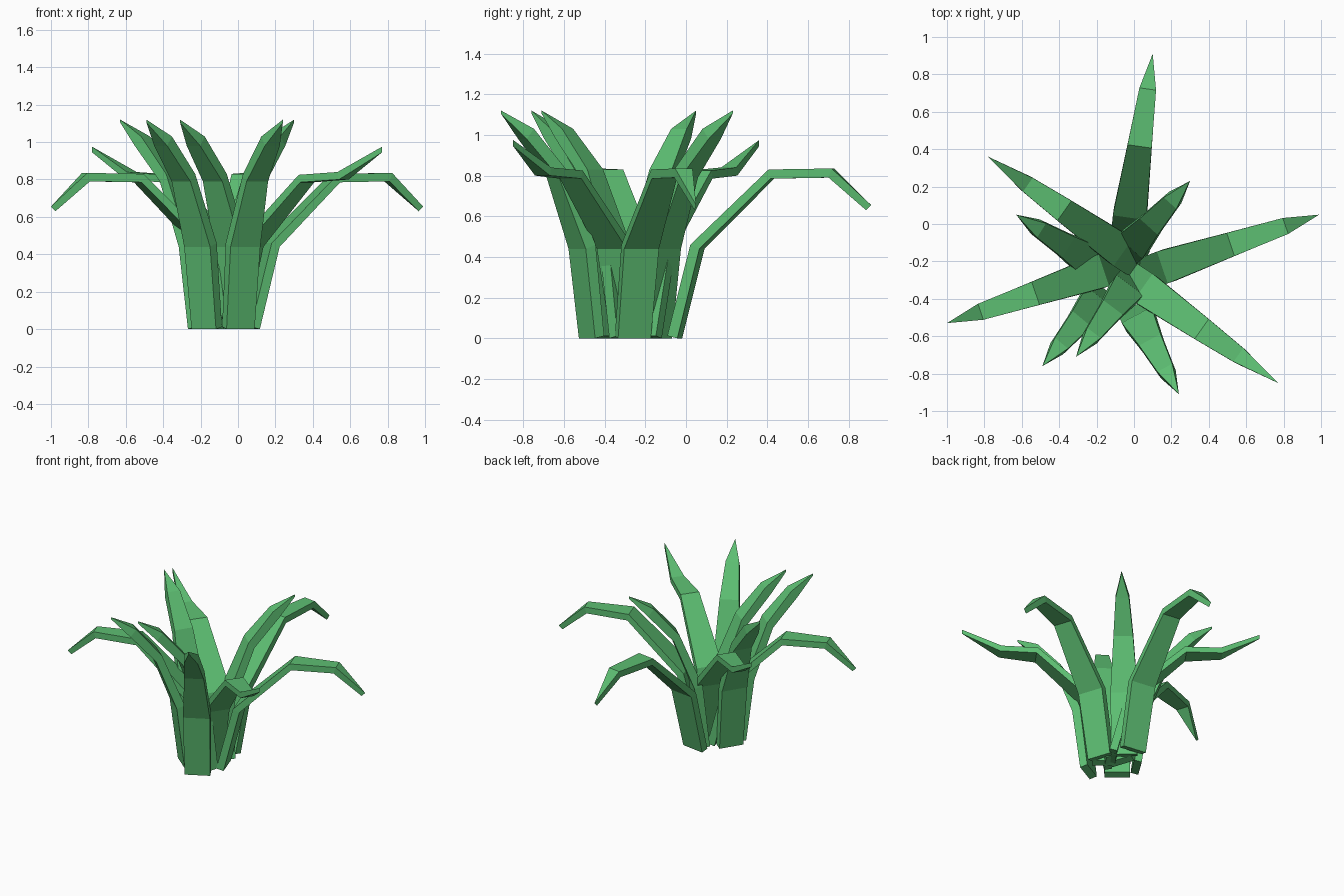
import bpy, bmesh
from mathutils import Vector

cube = bpy.data.objects.get("Cube")
if cube:
    bpy.data.objects.remove(cube)

green = bpy.data.materials.new("leaf_green")
green.use_nodes = True
colour = (0.11, 0.52, 0.17, 1)
green.diffuse_color = colour
green.node_tree.nodes["Principled BSDF"].inputs["Base Color"].default_value = colour

# Full leaf width at each bend; the tip narrows to an edge
WIDTHS = (0.17, 0.18, 0.13, 0.09)

# Side profiles as (reach, height): upper surface, then lower surface
DROOPING = ([(0, .012), (.115, .46), (.5, .83), (.81, .835), (1, .655)],
            [(.05, 0), (.16, .44), (.51, .785), (.795, .79), (.975, .63)])
SPREADING = ([(0, .012), (.115, .46), (.5, .825), (.74, .84), (1, .975)],
             [(.05, 0), (.16, .44), (.51, .785), (.75, .8), (1, .945)])
UPRIGHT = ([(0, .012), (.05, .46), (.2, .83), (.37, 1.03), (.53, 1.12)],
           [(.05, 0), (.105, .44), (.24, .79), (.41, .98), (.53, 1.105)])


def make_leaf(name, profile, tip, heading):
    upper, lower = profile
    out = Vector((*heading, 0)).normalized()
    side = Vector((-out.y, out.x, 0))
    base = Vector((*tip, 0)) - out * upper[-1][0]
    bm = bmesh.new()

    def point(p, offset):
        return bm.verts.new(base + out * p[0] + side * offset + Vector((0, 0, p[1])))

    # Four-cornered sections joined into a bent strap
    rings = []
    for u, l, w in zip(upper, lower, WIDTHS):
        rings.append([point(u, w / 2), point(u, -w / 2), point(l, -w / 2), point(l, w / 2)])
    bm.faces.new(rings[0])
    for a, b in zip(rings, rings[1:]):
        for i in range(4):
            j = (i + 1) % 4
            bm.faces.new((a[i], a[j], b[j], b[i]))
    # Pointed end
    top, bottom = point(upper[-1], 0), point(lower[-1], 0)
    a, b, c, d = rings[-1]
    for face in ((a, b, top), (b, c, bottom, top), (c, d, bottom), (d, a, top, bottom)):
        bm.faces.new(face)
    bmesh.ops.recalc_face_normals(bm, faces=bm.faces)
    mesh = bpy.data.meshes.new(name)
    bm.to_mesh(mesh)
    bm.free()
    mesh.materials.append(green)
    bpy.context.collection.objects.link(bpy.data.objects.new(name, mesh))


# Tip position and heading of every leaf in the clump
LEAVES = {
    "drooping_leaf": (DROOPING, [((.10, .91), (.14, .99)), ((.99, .05), (.95, .32)),
                                 ((-1, -.53), (-.95, -.32))]),
    "spreading_leaf": (SPREADING, [((-.78, .36), (-.82, .58)), ((.77, -.85), (.82, -.58))]),
    "upright_leaf": (UPRIGHT, [((-.63, .05), (-.85, .53)), ((.30, .23), (.67, .74)),
                               ((-.49, -.76), (-.64, -.77)), ((-.31, -.71), (-.6, -.8)),
                               ((.24, -.91), (.47, -.88))]),
}
for kind, (profile, places) in LEAVES.items():
    for n, (tip, heading) in enumerate(places, 1):
        make_leaf(f"{kind}_{n}", profile, tip, heading)
